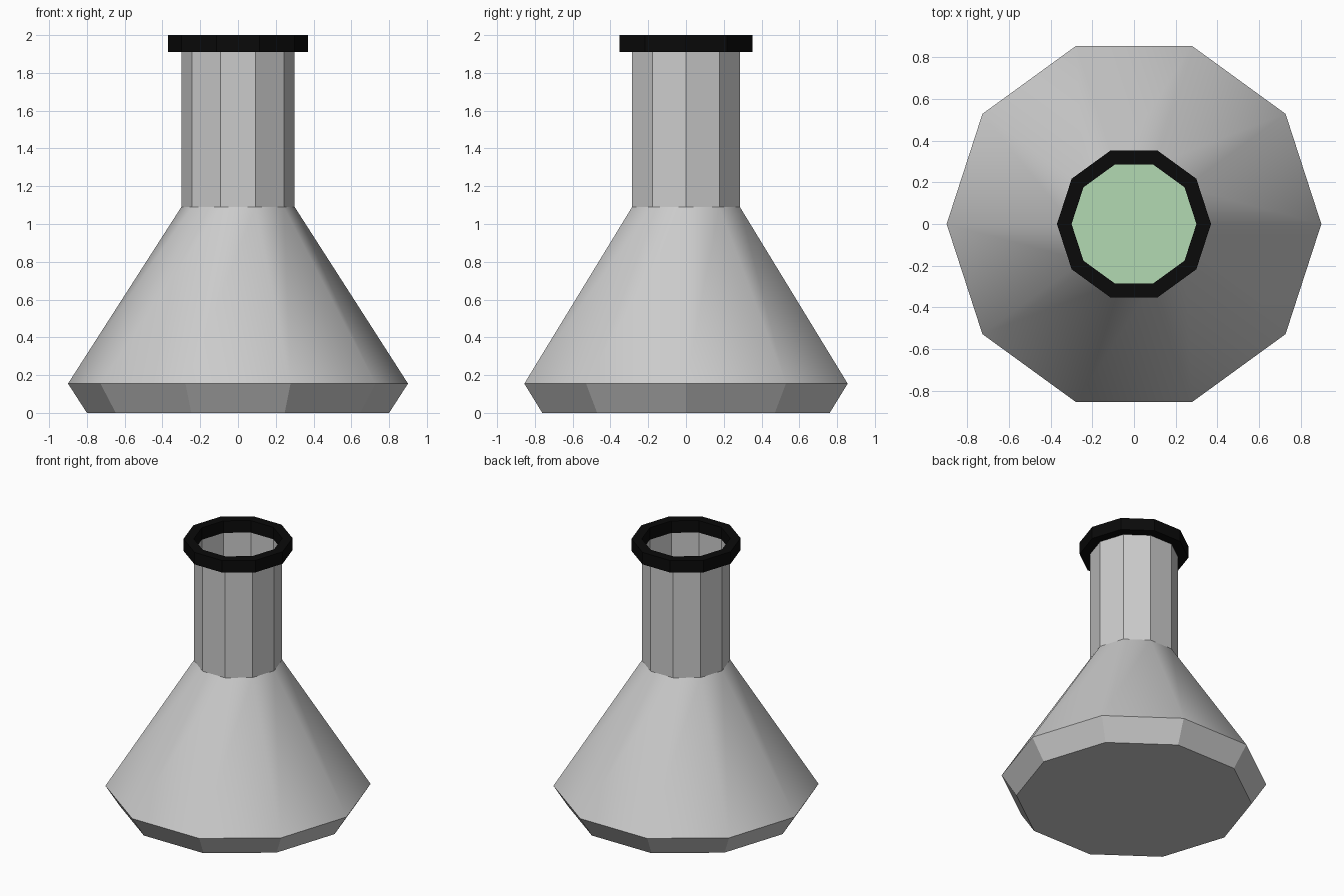
import bpy
import bmesh
from math import cos, sin, tau

if "Cube" in bpy.data.objects:
    bpy.data.objects.remove(bpy.data.objects["Cube"])

SIDES = 10


def material(name, rgb):
    mat = bpy.data.materials.new(name)
    mat.diffuse_color = (*rgb, 1)
    mat.use_nodes = True
    mat.node_tree.nodes["Principled BSDF"].inputs["Base Color"].default_value = mat.diffuse_color
    return mat


def lathe(name, profile, smooth=(), cap_bottom=False, cap_top=False, closed=False, mat=None):
    """Spin (radius, z) points into a ten-sided shell; 'smooth' lists the bands shaded smooth."""
    bm = bmesh.new()
    rings = [[bm.verts.new((r * cos(tau * i / SIDES), r * sin(tau * i / SIDES), z))
              for i in range(SIDES)] for r, z in profile]
    pairs = list(zip(rings, rings[1:]))
    if closed:
        pairs.append((rings[-1], rings[0]))
    for band, (low, high) in enumerate(pairs):
        for i in range(SIDES):
            j = (i + 1) % SIDES
            face = bm.faces.new((low[i], low[j], high[j], high[i]))
            face.smooth = band in smooth
    if cap_bottom:
        bm.faces.new(rings[0][::-1])
    if cap_top:
        bm.faces.new(rings[-1])
    mesh = bpy.data.meshes.new(name)
    bm.to_mesh(mesh)
    bm.free()
    obj = bpy.data.objects.new(name, mesh)
    bpy.context.collection.objects.link(obj)
    if mat:
        mesh.materials.append(mat)
    return obj


# Flask shell: chamfered base, smooth cone, faceted open neck
lathe("flask_body", [(0.80, 0), (0.90, 0.155), (0.30, 1.09), (0.30, 1.91)],
      smooth=(1,), cap_bottom=True)

# Black collar around the mouth
lathe("mouth_rim", [(0.30, 1.91), (0.37, 1.91), (0.37, 2.0), (0.30, 2.0)],
      closed=True, mat=material("black", (0.003, 0.003, 0.003)))

# Green liquid inside the cone, seen through the mouth
lathe("liquid", [(0.78, 0.02), (0.875, 0.16), (0.53, 0.70)],
      smooth=(1,), cap_bottom=True, cap_top=True,
      mat=material("pale_green", (0.45, 0.70, 0.45)))
